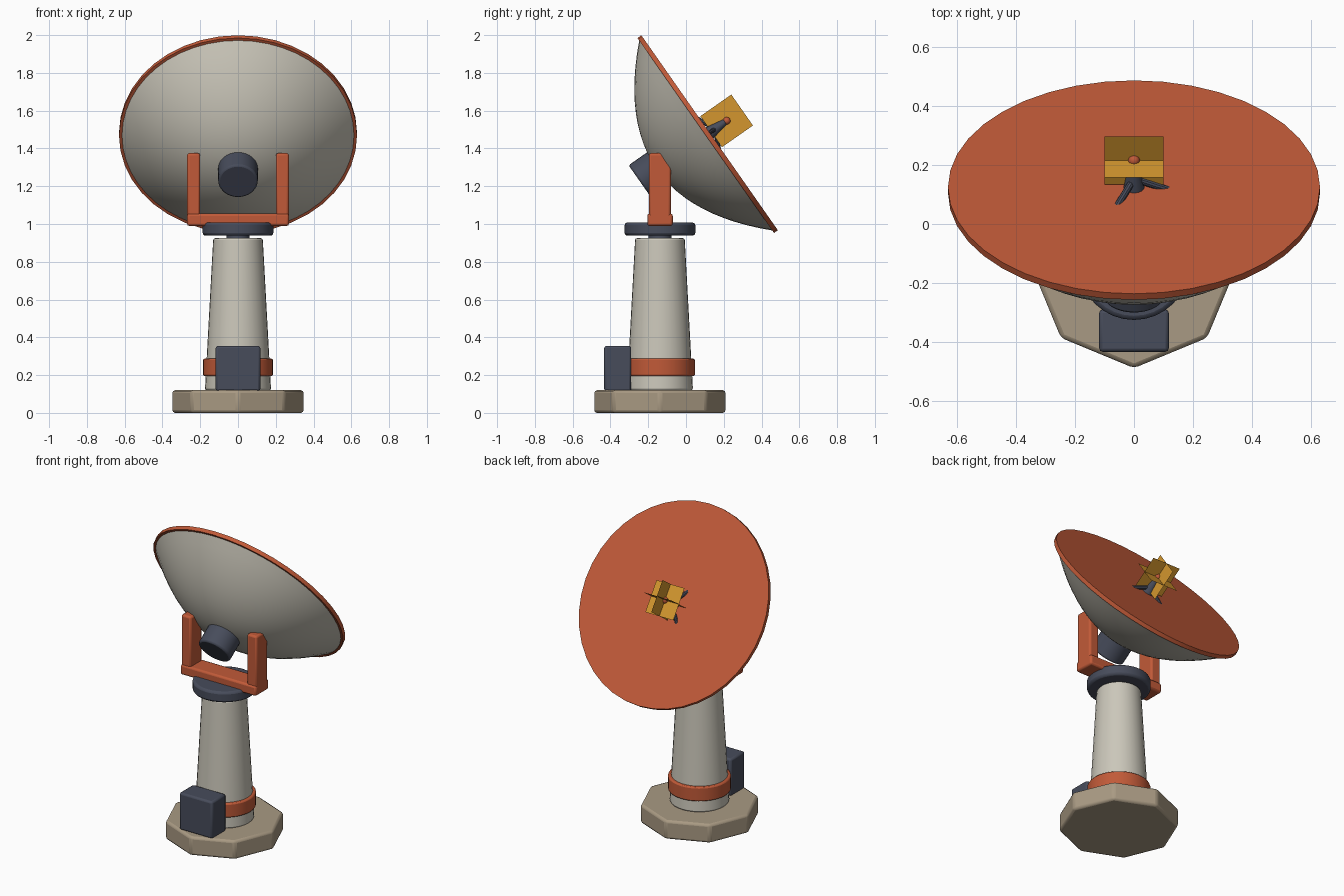
import bpy, bmesh, math
from mathutils import Matrix, Vector

if "Cube" in bpy.data.objects:
    bpy.data.objects.remove(bpy.data.objects["Cube"])


def material(name, hex_code):
    def lin(c):
        return c / 12.92 if c <= 0.04045 else ((c + 0.055) / 1.055) ** 2.4
    m = bpy.data.materials.new(name)
    rgb = [lin(int(hex_code[i:i + 2], 16) / 255) for i in (0, 2, 4)]
    m.diffuse_color = (*rgb, 1)
    m.use_nodes = True
    m.node_tree.nodes["Principled BSDF"].inputs["Base Color"].default_value = m.diffuse_color
    return m


CREAM = material("cream_paint", "CBC7BA")
ORANGE = material("orange_paint", "C15A38")
SLATE = material("slate_metal", "474C5B")
TAN = material("tan_concrete", "A99A83")
GOLD = material("gold_plate", "D3962E")

PY = -0.138                                   # pedestal axis
DISH = Matrix.Translation((0, 0.125, 1.483)) @ Matrix.Rotation(math.radians(-55), 4, 'X')


def finish(name, bm, mat, matrix=Matrix(), bevel=0.0, segments=2):
    me = bpy.data.meshes.new(name)
    bm.to_mesh(me)
    bm.free()
    ob = bpy.data.objects.new(name, me)
    bpy.context.collection.objects.link(ob)
    me.materials.append(mat)
    ob.matrix_world = matrix
    bpy.ops.object.select_all(action='DESELECT')
    ob.select_set(True)
    bpy.context.view_layer.objects.active = ob
    bpy.ops.object.shade_smooth_by_angle(angle=math.radians(30))
    if bevel:
        mod = ob.modifiers.new("bevel", 'BEVEL')
        mod.width, mod.segments, mod.limit_method = bevel, segments, 'ANGLE'
    return ob


def cylinder(name, mat, r1, r2, z1, z2, matrix=Matrix(), sides=32, bevel=0.0):
    bm = bmesh.new()
    bmesh.ops.create_cone(bm, cap_ends=True, segments=sides, radius1=r1, radius2=r2,
                          depth=z2 - z1, matrix=Matrix.Translation((0, 0, (z1 + z2) / 2)))
    return finish(name, bm, mat, matrix, bevel)


def box(name, mat, lo, hi, bevel=0.012):
    lo, hi = Vector(lo), Vector(hi)
    bm = bmesh.new()
    bmesh.ops.create_cube(bm, size=1, matrix=Matrix.Translation((lo + hi) / 2)
                          @ Matrix.Diagonal((*(hi - lo), 1)))
    return finish(name, bm, mat, bevel=bevel)


# Pedestal
AXIS = Matrix.Translation((0, PY, 0))
cylinder("base_slab", TAN, 0.35, 0.35, 0, 0.12, AXIS, sides=8, bevel=0.015)
cylinder("column", CREAM, 0.175, 0.131, 0.12, 0.925, AXIS, bevel=0.01)
cylinder("column_band", ORANGE, 0.185, 0.185, 0.195, 0.287, AXIS, bevel=0.008)
cylinder("turntable_neck", SLATE, 0.06, 0.06, 0.90, 0.96, AXIS)
cylinder("turntable", SLATE, 0.187, 0.187, 0.938, 1.008, AXIS, bevel=0.014)
box("control_box", SLATE, (-0.118, -0.433, 0.115), (0.118, -0.29, 0.355))

# Yoke
box("yoke_bar", ORANGE, (-0.27, -0.205, 0.99), (0.27, -0.07, 1.055))
for side, x in (("left", -0.27), ("right", 0.2)):
    box(side + "_yoke_arm", ORANGE, (x, -0.197, 1.0), (x + 0.07, -0.08, 1.375))

# Dish: parabolic back shell, flat rim disc and rear hub
bm = bmesh.new()
R, DEPTH, LIP = 0.617, 0.34, -0.022
pts = [(R * i / 12, LIP - (DEPTH + LIP) * (1 - (i / 12) ** 2)) for i in range(13)]
verts = [bm.verts.new((r, 0, z)) for r, z in pts]
edges = [bm.edges.new(pair) for pair in zip(verts, verts[1:])]
bmesh.ops.spin(bm, geom=verts + edges, axis=(0, 0, 1), cent=(0, 0, 0),
               angle=2 * math.pi, steps=48)
bmesh.ops.remove_doubles(bm, verts=bm.verts, dist=1e-4)
bmesh.ops.recalc_face_normals(bm, faces=bm.faces)
if sum(f.normal.z for f in bm.faces) > 0:      # the convex side faces backwards
    bmesh.ops.reverse_faces(bm, faces=bm.faces)
finish("dish_shell", bm, CREAM, DISH)
cylinder("dish_face", ORANGE, 0.63, 0.63, -0.025, 0, DISH, sides=40)
cylinder("dish_hub", SLATE, 0.105, 0.105, -0.45, -0.27, DISH, bevel=0.01)

# Feed: horn, three shallow struts, tip ball
cylinder("feed_horn", SLATE, 0.037, 0.016, -0.01, 0.1, DISH, sides=16)
bm = bmesh.new()
for k in range(3):
    a = 2 * math.pi * k / 3
    p = Vector((0, 0, 0.035))
    q = Vector((0.15 * math.cos(a), 0.15 * math.sin(a), -0.024))
    m = Matrix.Translation((p + q) / 2) @ (q - p).to_track_quat('Z', 'Y').to_matrix().to_4x4()
    bmesh.ops.create_cone(bm, cap_ends=True, segments=10, radius1=0.012, radius2=0.012,
                          depth=(q - p).length, matrix=m)
finish("feed_struts", bm, SLATE, DISH)
bm = bmesh.new()
bmesh.ops.create_uvsphere(bm, u_segments=16, v_segments=10, radius=0.02,
                          matrix=Matrix.Translation((0, 0, 0.11)))
finish("feed_tip", bm, ORANGE, DISH)

# Three crossed reflector plates
bm = bmesh.new()
for rot in (Matrix(), Matrix.Rotation(-math.pi / 2, 4, 'X'), Matrix.Rotation(math.pi / 2, 4, 'Y')):
    bmesh.ops.create_grid(bm, x_segments=1, y_segments=1, size=0.1,
                          matrix=Matrix.Translation((0, 0, 0.11)) @ rot)
finish("reflector_plates", bm, GOLD, DISH)
